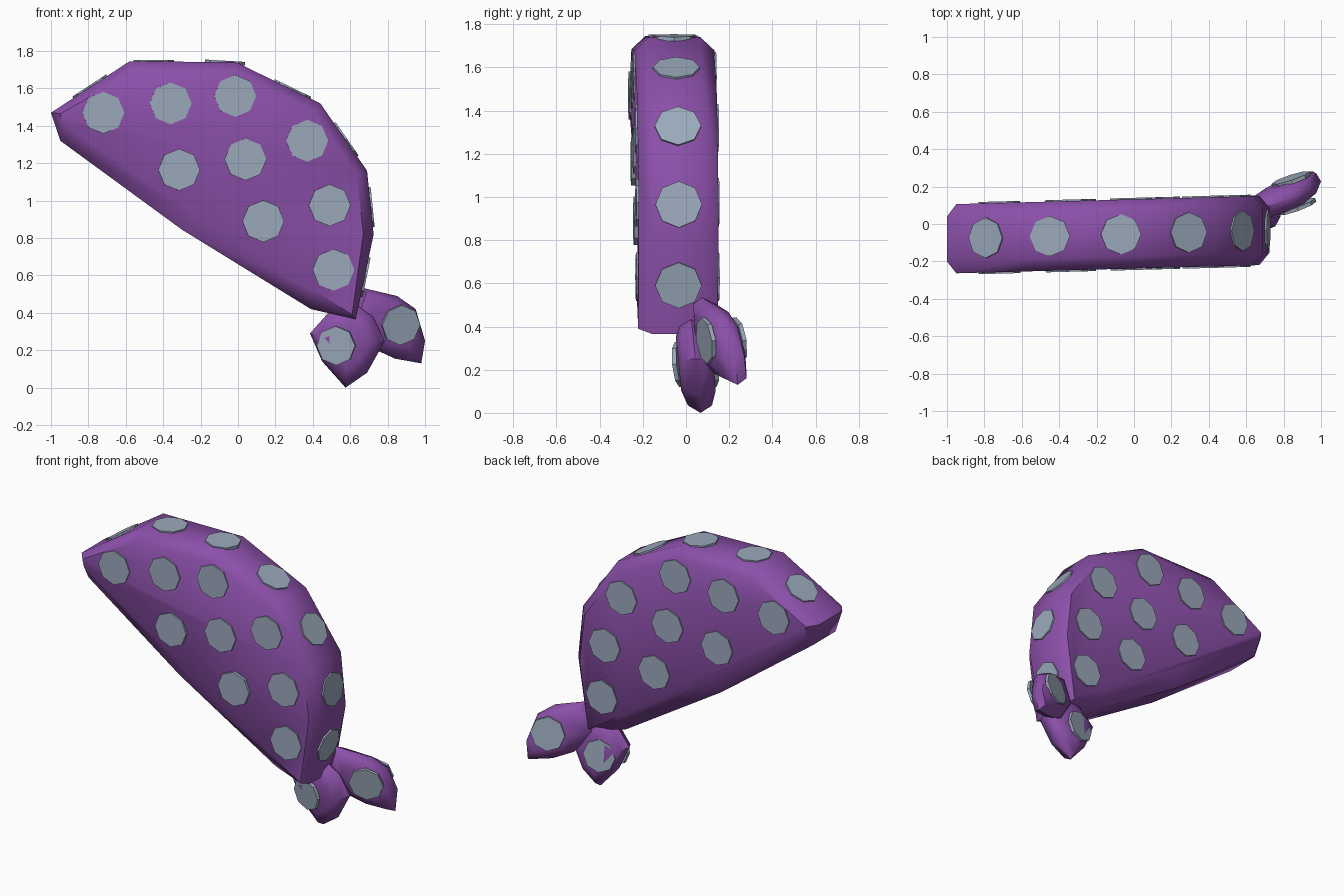
import bpy, bmesh
from mathutils import Vector, Matrix

if "Cube" in bpy.data.objects:
    bpy.data.objects.remove(bpy.data.objects["Cube"])


def material(name, rgb):
    m = bpy.data.materials.new(name)
    m.diffuse_color = (*rgb, 1)
    m.use_nodes = True
    m.node_tree.nodes["Principled BSDF"].inputs["Base Color"].default_value = m.diffuse_color
    return m


PURPLE = material("purple_cloth", (0.26, 0.08, 0.40))
GREY = material("grey_dots", (0.33, 0.40, 0.50))


def finish(bm, name, mat, angle=None):
    bmesh.ops.recalc_face_normals(bm, faces=bm.faces)
    me = bpy.data.meshes.new(name)
    bm.to_mesh(me)
    bm.free()
    ob = bpy.data.objects.new(name, me)
    bpy.context.collection.objects.link(ob)
    me.materials.append(mat)
    if angle:
        bpy.ops.object.select_all(action='DESELECT')
        bpy.context.view_layer.objects.active = ob
        ob.select_set(True)
        bpy.ops.object.shade_smooth_by_angle(angle=angle)
    return ob


def loft(loops):
    """Bridge equal-length closed loops; return bmesh and the vertex rings."""
    bm = bmesh.new()
    rings = [[bm.verts.new(p) for p in loop] for loop in loops]
    n = len(rings[0])
    for a, b in zip(rings, rings[1:]):
        for i in range(n):
            j = (i + 1) % n
            bm.faces.new((a[i], a[j], b[j], b[i]))
    return bm, rings


def dots(name, spots, radius):
    """Thin octagonal discs at (location, normal) pairs."""
    bm = bmesh.new()
    for loc, normal in spots:
        rot = Vector(normal).to_track_quat('Z', 'Y').to_matrix().to_4x4()
        bmesh.ops.create_cone(bm, cap_ends=True, segments=8, radius1=radius,
                              radius2=radius, depth=0.02,
                              matrix=Matrix.Translation(loc) @ rot)
    finish(bm, name, GREY)


# Folded cloth body: rim outline and inset side panel outline (x, z)
RIM = [(-1, 1.47), (-.58, 1.745), (-.01, 1.74), (.44, 1.52), (.69, 1.16),
       (.725, .82), (.63, .365), (.39, .42), (-.3, .845), (-.95, 1.32)]
PANEL = [(-.95, 1.465), (-.56, 1.685), (-.03, 1.68), (.40, 1.475), (.635, 1.14),
         (.67, .825), (.61, .39), (.40, .525), (-.22, .913), (-.94, 1.42)]


def mid_y(x):
    return -.053 + .027 * x


def layer(outline, offset):
    return [Vector((x, mid_y(x) + offset, z)) for x, z in outline]


bm, rings = loft([layer(PANEL, -.185), layer(RIM, -.12),
                  layer(RIM, .12), layer(PANEL, .185)])
front, back = rings[0], rings[-1]
front[8].co.y += .02
caps = [bm.faces.new(front[5:9]),
        bm.faces.new(front[8:] + front[:6]),
        bm.faces.new(back)]
bmesh.ops.triangulate(bm, faces=caps)
finish(bm, "cloth_body", PURPLE, 0.84)

# Dots on both side panels
SPOTS = [(-.72, 1.47), (-.36, 1.52), (-.015, 1.56), (-.315, 1.165), (.04, 1.22),
         (.37, 1.32), (.49, .975), (.135, .89), (.51, .63)]
for name, s in (("front_dots", -1), ("back_dots", 1)):
    dots(name, [(Vector((x, mid_y(x) + s * .183, z)), (-.027 * s, s, 0))
                for x, z in SPOTS], .112)

# Dots around the rim: position and outward direction (x, z)
RIM_SPOTS = [(-.79, 1.607, -.55, .84), (-.45, 1.742, 0, 1), (-.07, 1.738, .06, 1),
             (.29, 1.593, .44, .9), (.575, 1.325, .82, .57),
             (.71, .965, 1, .1), (.678, .592, .98, -.2)]
dots("rim_dots", [(Vector((x, mid_y(x), z)), (nx, 0, nz))
                  for x, z, nx, nz in RIM_SPOTS], .108)


# Knot tails: puffy leaf shapes lofted from a scaled outline
def tail(name, outline, centre, half, slope_x, slope_z):
    cx, cy, cz = centre
    loops = []
    for scale, off in ((.55, -1), (.85, -.7), (1, 0), (.85, .7), (.55, 1)):
        loop = []
        for x, z in outline:
            dx, dz = (x - cx) * scale, (z - cz) * scale
            loop.append((cx + dx, cy + slope_x * dx + slope_z * dz + off * half,
                         cz + dz))
        loops.append(loop)
    bm, rings = loft(loops)
    bm.faces.new(rings[0])
    bm.faces.new(rings[-1])
    finish(bm, name, PURPLE, 0.84)


tail("lower_knot_tail",
     [(.50, .42), (.385, .29), (.45, .14), (.575, .0), (.69, .08), (.785, .25),
      (.72, .38), (.62, .45)], (.59, .045, .23), .08, 0, -.1)
dots("lower_tail_dots", [(Vector((.525, -.032, .225)), (-.22, -1, -.1)),
                         (Vector((.545, .122, .225)), (-.2, 1, .1))], .105)

tail("side_knot_tail",
     [(.60, .36), (.66, .535), (.85, .49), (.95, .42), (1.0, .25), (.98, .13),
      (.84, .155), (.72, .21)], (.83, .16, .33), .075, .33, -.15)
dots("side_tail_dots", [(Vector((.87, .093, .335)), (.36, -1, -.15)),
                        (Vector((.84, .238, .335)), (-.33, 1, .15))], .108)
